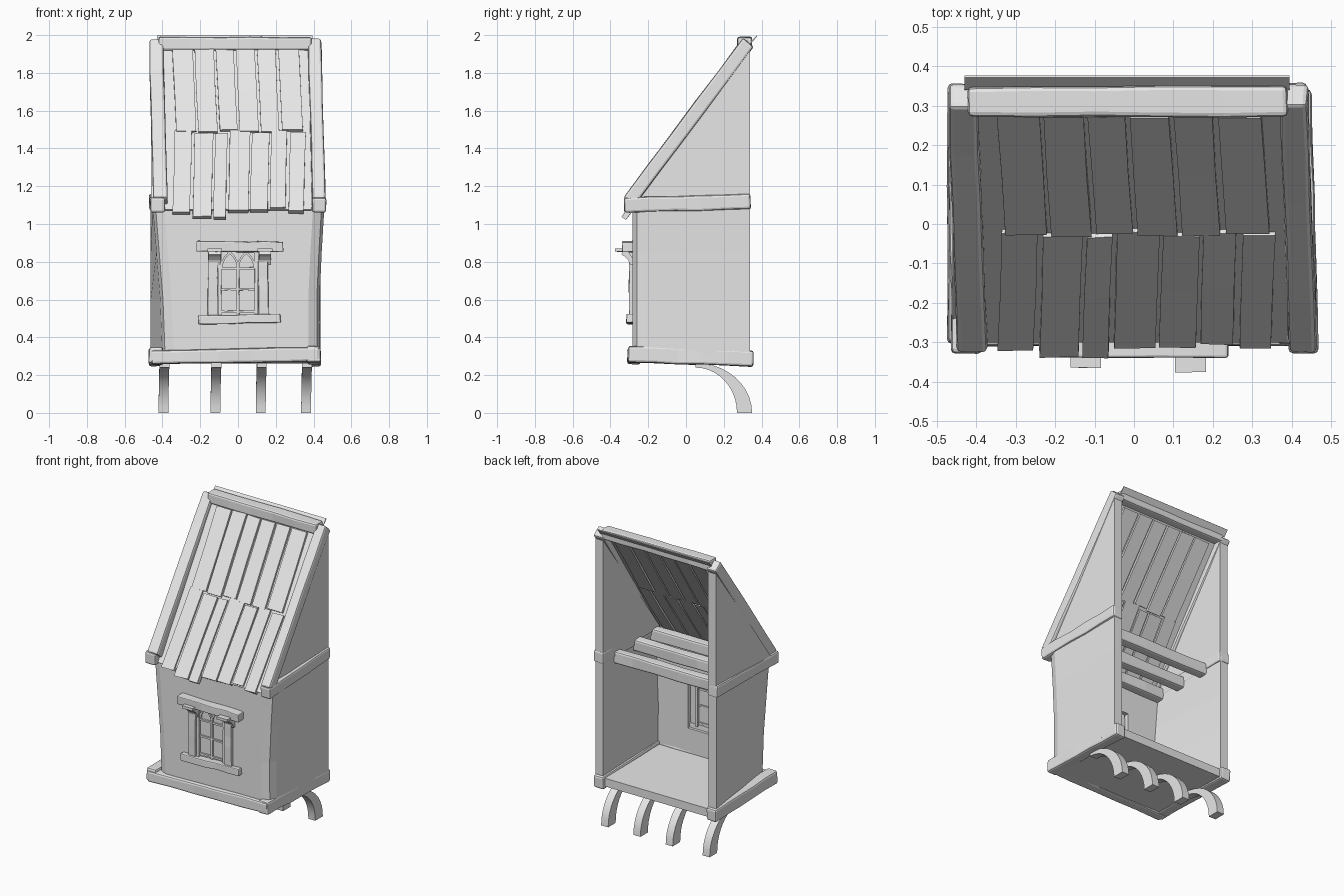
import bpy, bmesh, random
from mathutils import Vector

random.seed(4)
if "Cube" in bpy.data.objects:
    bpy.data.objects.remove(bpy.data.objects["Cube"])

grey = bpy.data.materials.new("plain grey")
grey.use_nodes = True
grey.diffuse_color = (0.8, 0.8, 0.8, 1)
grey.node_tree.nodes["Principled BSDF"].inputs["Base Color"].default_value = (0.8, 0.8, 0.8, 1)

X, Y, Z = Vector((1, 0, 0)), Vector((0, 1, 0)), Vector((0, 0, 1))


def loft(name, rings, bevel=0):
    """Join equal closed rings of points into a capped solid."""
    bm = bmesh.new()
    loops = [[bm.verts.new(p) for p in ring] for ring in rings]
    n = len(rings[0])
    for a, b in zip(loops, loops[1:]):
        for i in range(n):
            j = (i + 1) % n
            bm.faces.new((a[i], a[j], b[j], b[i]))
    bm.faces.new(loops[0])
    bm.faces.new(loops[-1])
    bmesh.ops.recalc_face_normals(bm, faces=bm.faces)
    mesh = bpy.data.meshes.new(name)
    bm.to_mesh(mesh)
    bm.free()
    mesh.materials.append(grey)
    ob = bpy.data.objects.new(name, mesh)
    bpy.context.collection.objects.link(ob)
    if bevel:
        mod = ob.modifiers.new("worn_edges", "BEVEL")
        mod.width = bevel
        mod.segments = 2
        mod.limit_method = "ANGLE"
        mod.angle_limit = 0.8
    return ob


def sweep(name, pts, side, w, h, bevel=0, rough=0):
    """Sweep a w by h rectangle along points; side is the width direction."""
    pts = [Vector(p) for p in pts]
    hs = h if isinstance(h, list) else [h] * len(pts)
    rings = []
    for i, p in enumerate(pts):
        t = (pts[min(i + 1, len(pts) - 1)] - pts[max(i - 1, 0)]).normalized()
        up = t.cross(side).normalized()
        ring = []
        for a, b in ((-1, -1), (1, -1), (1, 1), (-1, 1)):
            wob = Vector([random.uniform(-rough, rough) for _ in range(3)])
            ring.append(p + side * (a * w / 2) + up * (b * hs[i] / 2) + wob)
        rings.append(ring)
    return loft(name, rings, bevel)


def beam(name, p, q, side, w, h, bevel=0.012, rough=0.003, steps=5):
    """Rough-hewn straight timber."""
    p, q = Vector(p), Vector(q)
    return sweep(name, [p.lerp(q, i / steps) for i in range(steps + 1)],
                 side, w, h, bevel, rough)


# Front and side walls: a U-shaped shell, open at the back, flaring upward
def wall_ring(z, lf, rf):
    lb, rb, back, t = -0.462, 0.438, 0.338, 0.058
    outer = [(lb, back), (lf, -0.21), (lf + 0.015, -0.26), (lf + 0.06, -0.283),
             (rf - 0.06, -0.283), (rf - 0.015, -0.26), (rf, -0.21), (rb, back)]
    inner = [(rb - t, back), (rf - t, -0.24), (lf + t, -0.24), (lb + t, back)]
    return [(x, y, z) for x, y in outer + inner]


walls = loft("walls", [wall_ring(0.28, -0.40, 0.434), wall_ring(0.6, -0.412, 0.432),
                       wall_ring(0.85, -0.432, 0.443), wall_ring(1.1, -0.452, 0.458)])

# Window opening cut through the front wall
cutter = beam("window_cutter", (0, -0.26, 0.49), (0, -0.26, 0.87), X, 0.31, 0.2, 0, 0, 1)
cutter.hide_render = True
cut = walls.modifiers.new("window_opening", "BOOLEAN")
cut.object = cutter
cut.solver = "EXACT"
bpy.context.view_layer.objects.active = walls
bpy.ops.object.modifier_apply(modifier="window_opening")
bpy.data.objects.remove(cutter)

# Floor and gable ends
loft("floor", [[(-0.43, y, z), (0.42, y, z), (0.42, y, z + 0.055), (-0.43, y, z + 0.055)]
               for y, z in ((-0.26, 0.27), (0.338, 0.262))])
for name, a, b in (("left_gable", 0.38, 0.438), ("right_gable", -0.46, -0.402)):
    loft(name, [[(x, -0.27, 1.1), (x, 0.338, 1.1), (x, 0.338, 1.93)] for x in (a, b)])

# Base beams and mid-height beams
beam("front_base_beam", (-0.46, -0.275, 0.295), (0.43, -0.275, 0.312), Y, 0.07, 0.075)
beam("left_base_beam", (0.402, -0.305, 0.312), (0.402, 0.355, 0.287), X, 0.07, 0.085)
beam("right_base_beam", (-0.435, -0.305, 0.308), (-0.435, 0.355, 0.29), X, 0.075, 0.085)
beam("left_mid_beam", (0.43, -0.328, 1.1), (0.412, 0.342, 1.118), X, 0.075, 0.08)
beam("right_mid_beam", (-0.425, -0.328, 1.1), (-0.435, 0.342, 1.118), X, 0.075, 0.08)

# Ceiling joists
for i, y in enumerate((-0.22, -0.03, 0.18)):
    beam(f"joist_{i + 1}", (-0.42, y, 1.075), (0.42, y, 1.075), Y, 0.065, 0.08)

# Sloped roof beams, ridge beam and ridge board
beam("left_rafter", (0.43, -0.3, 1.12), (0.405, 0.33, 1.962), X, 0.072, 0.074)
beam("right_rafter", (-0.41, -0.3, 1.12), (-0.435, 0.33, 1.962), X, 0.075, 0.074)
beam("ridge_beam", (-0.42, 0.31, 1.955), (0.39, 0.31, 1.955), Y, 0.078, 0.07)
tilt = Vector((0, 0.65, 0.76))
beam("ridge_board", (-0.43, 0.358, 1.976), (0.395, 0.358, 1.976), tilt, 0.05, 0.006, 0, 0, 1)


# Roof boarding, with planks showing on both of its sides
def plank(name, x_top, x_low, y_top, y_low, w, h, rough=0.002):
    def at(x, y):
        return (x, y, 1.503 + 1.44 * y)
    beam(name, at(x_top, y_top), at(x_low, y_low), X, w, h, 0, rough, 2)


plank("roof_boarding", -0.005, -0.005, 0.3, -0.298, 0.79, 0.006, 0)
upper = ((-0.335, -0.229), (-0.218, -0.117), (-0.105, -0.012),
         (0.002, 0.101), (0.114, 0.211), (0.226, 0.336))
for i, (a, b) in enumerate(upper):
    mid = (a + b) / 2
    plank(f"upper_plank_{i + 1}", mid - 0.012, mid + 0.008, 0.285,
          -0.014 + random.uniform(-0.008, 0.006), b - a, 0.036)
lower = ((-0.345, -0.255, -0.31), (-0.24, -0.14, -0.326), (-0.13, -0.065, -0.329),
         (-0.052, 0.055, -0.303), (0.064, 0.158, -0.302), (0.168, 0.25, -0.294), (0.268, 0.348, -0.305))
for i, (a, b, y) in enumerate(lower):
    mid = (a + b) / 2
    plank(f"lower_plank_{i + 1}", mid + 0.01, mid, -0.018 + random.uniform(-0.006, 0.008),
          y, b - a, 0.03)

# Window surround
beam("window_lintel", (-0.22, -0.305, 0.882), (0.24, -0.305, 0.878), Y, 0.065, 0.055, 0.006, 0.003)
beam("window_sill", (-0.21, -0.288, 0.492), (0.225, -0.288, 0.5), Y, 0.055, 0.045, 0.006, 0.003)
for name, s in (("left", 1), ("right", -1)):
    beam(f"{name}_window_post", (s * 0.135, -0.285, 0.515), (s * 0.132, -0.285, 0.85),
         X, 0.052, 0.034, 0.004, 0.002)
    beam(f"{name}_window_jamb", (s * 0.097, -0.268, 0.51), (s * 0.097, -0.268, 0.865),
         X, 0.018, 0.042, 0, 0.001)
    # Corbel curving out from the wall to a flat cap
    cx = 0.143 if s > 0 else -0.123
    sweep(f"{name}_corbel", [(cx, -0.287, 0.785), (cx, -0.295, 0.815),
                             (cx, -0.312, 0.838), (cx, -0.335, 0.852)],
          X, 0.065, [0.015, 0.025, 0.03, 0.03])
    beam(f"{name}_corbel_cap", (cx - 0.039, -0.33, 0.862), (cx + 0.039, -0.33, 0.862),
         Y, 0.092 if s > 0 else 0.07, 0.018, 0, 0.001, 1)

# Glass, glazing bars and crossing pointed arches
beam("window_glass", (0, -0.268, 0.5), (0, -0.268, 0.872), X, 0.29, 0.006, 0, 0, 1)
beam("window_mullion", (0, -0.27, 0.52), (0, -0.27, 0.8), X, 0.014, 0.026, 0, 0.001)
for i, z in enumerate((0.535, 0.655, 0.765)):
    beam(f"glazing_bar_{i + 1}", (-0.09, -0.27, z), (0.09, -0.27, z), Z, 0.012, 0.024, 0, 0.001)
arc = ((0, 0.765), (0.006, 0.8), (0.024, 0.83), (0.05, 0.853), (0.085, 0.87))
for s in (1, -1):
    for j, start in enumerate((-0.088, 0)):
        sweep(f"window_arch_{'left' if s > 0 else 'right'}_{j + 1}",
              [(s * (start + x), -0.27, z) for x, z in arc], Y, 0.024, 0.011)

# Curved support brackets under the back edge
n = 10
for i, x in enumerate((-0.395, -0.12, 0.12, 0.36)):
    rings = []
    for k in range(n + 1):
        a = Vector((0, 1)).slerp(Vector((1, 0)), k / n)
        hy, hz = 0.05 + a.x * 0.3, a.y * 0.265
        iy, iz = 0.05 + a.x * 0.22, a.y * 0.24
        lean = 0.006 * (1 - k / n)
        rings.append([(x - 0.026 + lean, hy, hz), (x + 0.026 + lean, hy, hz),
                      (x + 0.026 + lean, iy, iz), (x - 0.026 + lean, iy, iz)])
    ob = loft(f"bracket_{i + 1}", rings)
    for o in bpy.context.selected_objects:
        o.select_set(False)
    ob.select_set(True)
    bpy.context.view_layer.objects.active = ob
    bpy.ops.object.shade_smooth_by_angle(angle=0.6)
